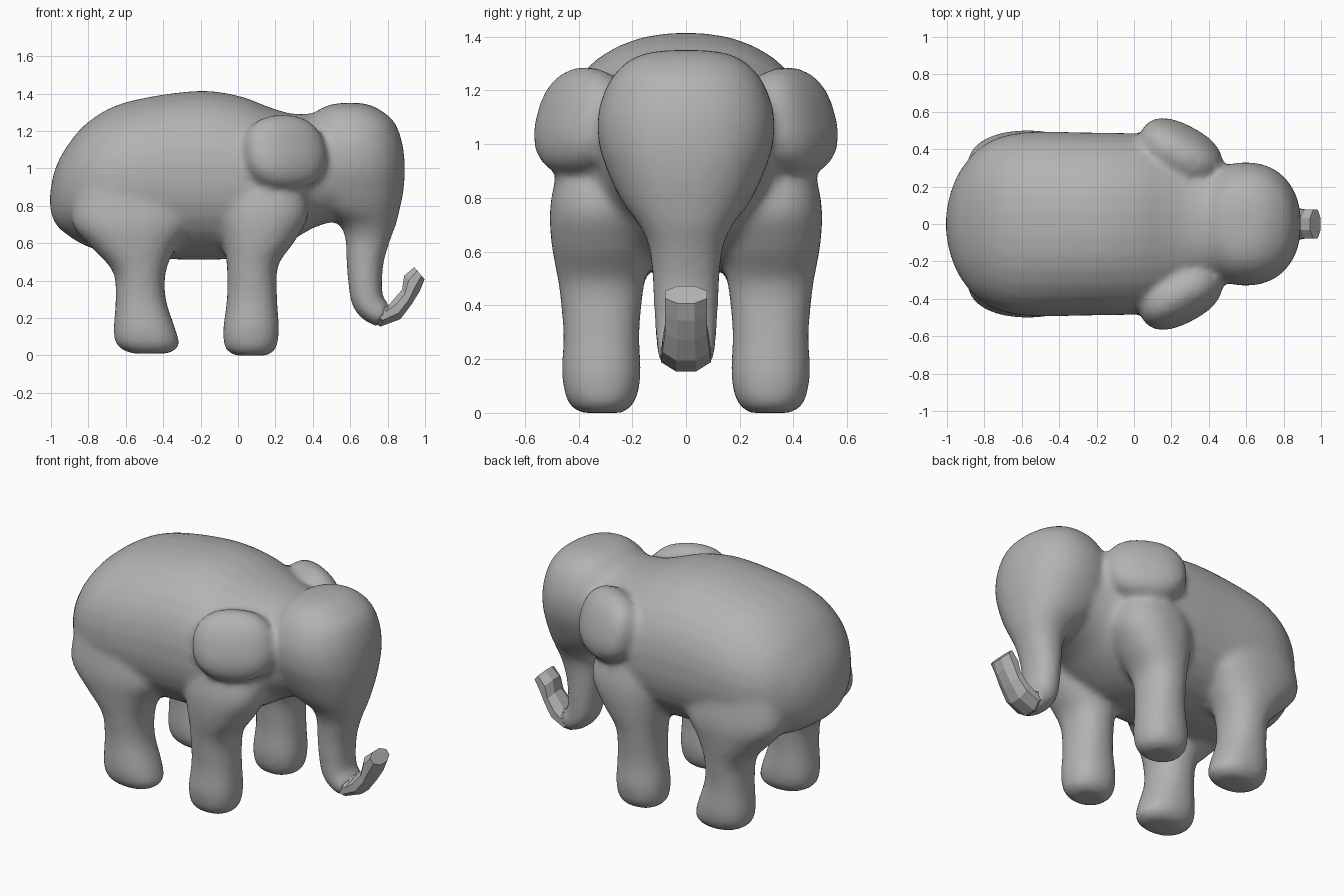
import bpy
import bmesh
from math import sin, cos, tau, radians, copysign
from mathutils import Matrix, Vector, Euler

cube = bpy.data.objects.get("Cube")
if cube:
    bpy.data.objects.remove(cube, do_unlink=True)

grey = bpy.data.materials.new("plain_grey")
grey.use_nodes = True
grey.diffuse_color = (0.45, 0.45, 0.45, 1)
grey.node_tree.nodes["Principled BSDF"].inputs["Base Color"].default_value = grey.diffuse_color


def soft(value, power):
    """Signed power, used to square off circles and spheres."""
    return copysign(abs(value) ** power, value)


def refine(rings, steps):
    """Smooth in-between rings with a Catmull-Rom spline."""
    rows = [Vector(r) for r in rings]
    out = []
    for i in range(len(rows) - 1):
        a, b, c, d = rows[max(i - 1, 0)], rows[i], rows[i + 1], rows[min(i + 2, len(rows) - 1)]
        for s in range(steps):
            t = s / steps
            out.append(b + (c - a) * (t / 2)
                       + (a * 2 - b * 5 + c * 4 - d) * (t * t / 2)
                       + (b * 3 - a - c * 3 + d) * (t ** 3 / 2))
    return out + [rows[-1]]


def loft(bm, rings, y=0, sides=32, steps=5, power=0.9):
    """Each ring is (x1, z1, x2, z2, half width): a side-view chord swept round in y."""
    loops = []
    for x1, z1, x2, z2, width in refine(rings, steps):
        loop = []
        for k in range(sides):
            angle = tau * (k + 0.5) / sides
            t = 0.5 + 0.5 * soft(cos(angle), power)
            point = (x1 + (x2 - x1) * t, y + width * soft(sin(angle), power), z1 + (z2 - z1) * t)
            loop.append(bm.verts.new(point))
        loops.append(loop)
    faces = [bm.faces.new(loops[0]), bm.faces.new(loops[-1])]
    for lower, upper in zip(loops, loops[1:]):
        for k in range(sides):
            n = (k + 1) % sides
            faces.append(bm.faces.new((lower[k], lower[n], upper[n], upper[k])))
    bmesh.ops.recalc_face_normals(bm, faces=faces)


def finish(bm, name):
    mesh = bpy.data.meshes.new(name)
    bm.to_mesh(mesh)
    bm.free()
    mesh.materials.append(grey)
    obj = bpy.data.objects.new(name, mesh)
    bpy.context.collection.objects.link(obj)
    return obj


body = bmesh.new()

# Torso and neck: x, underside, top, half width
torso = [(-1.005, .79, .87, .05), (-.98, .71, .99, .17), (-.92, .65, 1.11, .3),
         (-.8, .58, 1.25, .425), (-.6, .53, 1.355, .49), (-.23, .51, 1.415, .49),
         (0, .52, 1.39, .485), (.15, .55, 1.335, .465), (.28, .61, 1.295, .4),
         (.4, .68, 1.295, .33), (.52, .72, 1.32, .3)]
loft(body, [(x, low, x, high, w) for x, low, high, w in torso])

# Head running down into the trunk: z, back x, front x, half width
head = [(1.35, .54, .66, .08), (1.325, .45, .74, .19), (1.25, .36, .835, .275),
        (1.13, .31, .88, .325), (1, .31, .893, .325), (.88, .34, .885, .285),
        (.78, .42, .865, .235), (.7, .54, .845, .175), (.62, .575, .815, .14),
        (.5, .58, .78, .125), (.38, .59, .77, .12)]
curl = [(.61, .27, .775, .32, .115), (.665, .195, .79, .29, .11), (.75, .15, .81, .28, .105)]
loft(body, [(back, z, front, z, w) for z, back, front, w in head] + curl)

# Legs: z, back x, front x, half width
front_leg = [(0, -.02, .16, .08), (.04, -.07, .205, .125), (.14, -.08, .22, .147),
             (.3, -.06, .21, .142), (.48, -.06, .215, .16), (.62, -.08, .31, .185),
             (.78, -.1, .38, .19), (1, -.05, .3, .14)]
rear_leg = [(.01, -.57, -.37, .08), (.05, -.645, -.315, .125), (.13, -.665, -.33, .145),
            (.3, -.655, -.385, .14), (.45, -.67, -.385, .155), (.58, -.785, -.33, .175),
            (.72, -.89, -.25, .185), (.95, -.85, -.3, .15)]
for side in (-1, 1):
    for leg in (front_leg, rear_leg):
        loft(body, [(back, z, front, z, w) for z, back, front, w in leg], y=side * .315)

    # Ears: squared-off lobes, swept back and leaning out at the bottom
    ear = bmesh.ops.create_uvsphere(body, u_segments=32, v_segments=20, radius=1)["verts"]
    turn = Euler((radians(16 * side), 0, radians(-28 * side))).to_matrix().to_4x4()
    place = Matrix.Translation((.25, side * .395, 1.085)) @ turn @ Matrix.Diagonal((.235, .125, .205, 1))
    for v in ear:
        v.co = place @ Vector([soft(c, .85) for c in v.co])

elephant_body = finish(body, "elephant_body")

# Fuse the parts into one soft skin
fuse = elephant_body.modifiers.new("fuse", "REMESH")
fuse.mode = "VOXEL"
fuse.voxel_size = 0.02
fuse.use_smooth_shade = True
blend = elephant_body.modifiers.new("blend", "SMOOTH")
blend.factor = 0.5
blend.iterations = 10

# Faceted upturned end of the trunk
tip = bmesh.new()
tip_rings = [(.68, .19, .79, .29, .1), (.76, .15, .81, .275, .1), (.87, .19, .835, .31, .095),
             (.93, .27, .875, .355, .085), (.975, .34, .885, .43, .085), (1, .405, .94, .475, .085)]
loft(tip, tip_rings, sides=8, steps=1, power=1)
finish(tip, "trunk_tip")
